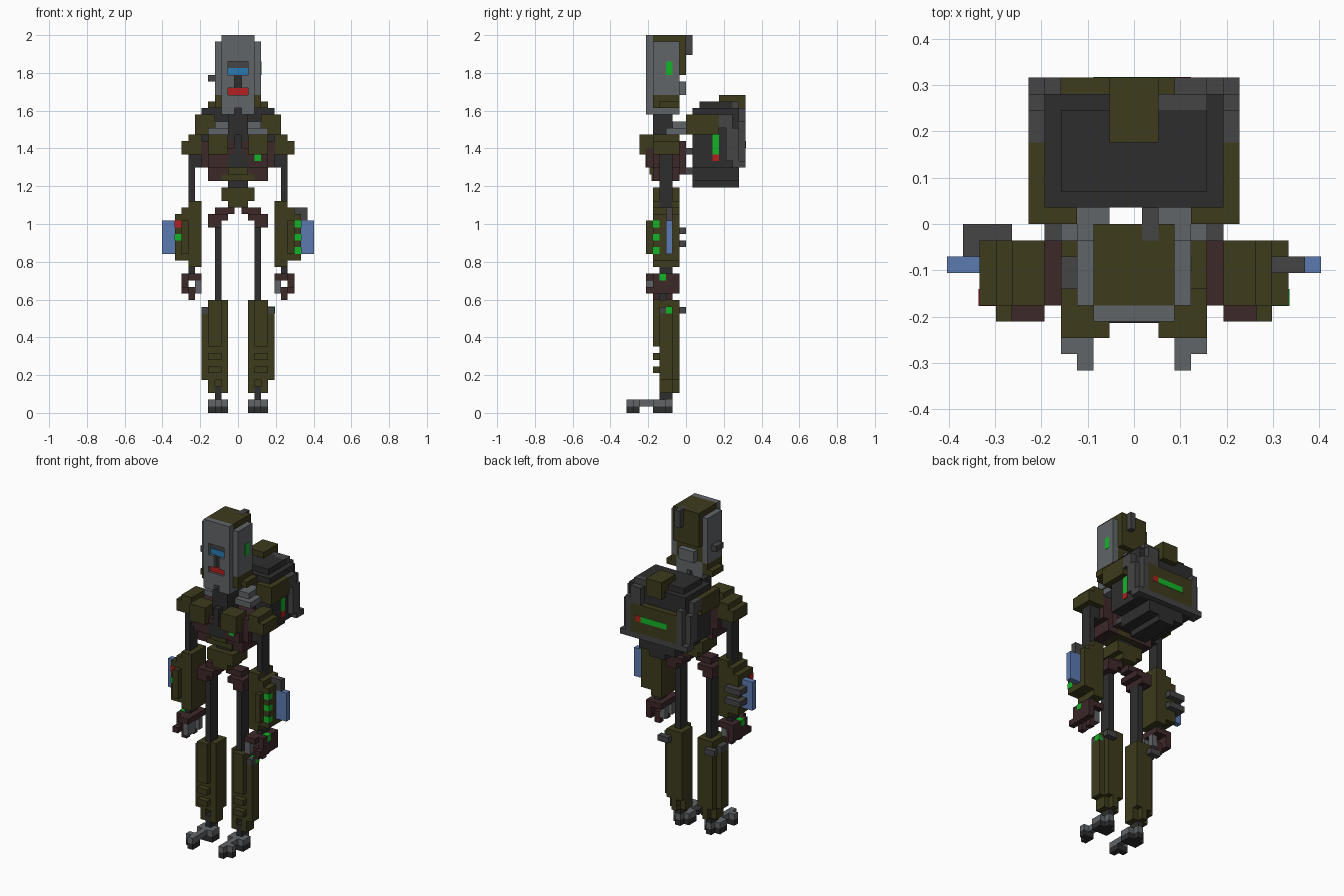
import bpy, bmesh
from mathutils import Matrix, Vector

if "Cube" in bpy.data.objects:
    bpy.data.objects.remove(bpy.data.objects["Cube"])

V = 2 / 57  # size of one block; all box numbers are in blocks

COLORS = {
    "olive": (.047, .044, .012), "dark": (.027, .027, .028), "steel": (.058, .058, .060),
    "grey": (.120, .130, .137), "maroon": (.047, .021, .022), "blue": (.107, .195, .434),
    "visor": (.023, .195, .434), "green": (.007, .456, .021), "red": (.456, .014, .014)}
MATS = {}
for key, rgb in COLORS.items():
    MATS[key] = bpy.data.materials.new(key)
    MATS[key].diffuse_color = (*rgb, 1)


def part(name, color, *boxes, mirror=False):
    """One object from boxes (x0, x1, y0, y1, z0, z1), optionally repeated at -x."""
    bm = bmesh.new()
    for x0, x1, y0, y1, z0, z1 in boxes:
        for xa, xb in ((x0, x1), (-x1, -x0))[:2 if mirror else 1]:
            c = Vector((xa + xb, y0 + y1, z0 + z1)) * V / 2
            s = Vector((xb - xa, y1 - y0, z1 - z0)) * V
            bmesh.ops.create_cube(bm, size=1, matrix=Matrix.Translation(c) @ Matrix.Diagonal((*s, 1)))
    me = bpy.data.meshes.new(name)
    bm.to_mesh(me)
    bm.free()
    me.materials.append(MATS[color])
    ob = bpy.data.objects.new(name, me)
    bpy.context.collection.objects.link(ob)


# Head
part("skull", "olive", (-2.5, 2.5, -5, -1, 48, 57), (-2.5, 2.5, -1, 0, 51, 57))
part("cheek_plates", "grey", (2.5, 3.5, -5, -1, 48, 56), mirror=True)
part("face_plate", "grey", (-2.5, 2.5, -6, -5, 53, 57))
part("face_sides", "grey", (1.5, 2.5, -6, -5, 48, 53), (.5, 1.5, -6, -5, 49, 51), mirror=True)
part("brow", "steel", (-1.5, 1.5, -5.4, -5, 52, 53))
part("visor", "visor", (-1.5, 1.5, -5.5, -5, 51, 52))
part("nose_slot", "dark", (-.5, .5, -5.4, -5, 49, 51))
part("mouth", "red", (-1.5, 1.5, -5.6, -5, 48, 49))
part("ear_light", "green", (3, 3.55, -3, -2, 51, 53))
part("ear_stub", "steel", (-4.5, -3.5, -4, -2, 50, 51))
part("antenna", "steel", (.5, 1.5, 0, 1, 54, 57), (.5, 1.5, -1, 0, 56, 57.02))
part("jaw", "grey", (-2.5, 2.5, -6, -1, 46, 48), (-1.5, 1.5, -1, 0, 48, 50))
part("jaw_prongs", "grey", (.5, 2.5, -6, -1, 45, 46), mirror=True)
part("collar", "olive", (2.5, 3.5, -5, -1, 46, 48), (3.5, 4.5, -4, -1, 46, 47), mirror=True)
part("neck", "dark", (-1.5, 1.5, -5, -2, 41, 45), (-.5, .5, -5, -2, 45, 47))

# Torso
part("chest", "maroon", (-5.5, 5.5, -5, -1, 37, 41), (-4.5, 4.5, -5, -1, 35, 37),
     (-4.5, 4.5, -6, -5, 37, 40), (-3.5, 3.5, -1, 0, 36, 41))
part("sternum", "dark", (-1.5, 1.5, -6.1, -5, 37, 39), (-.5, .5, -6.1, -5, 39, 42))
part("chest_plates", "olive", (1.5, 4.5, -7, -4, 39, 42), mirror=True)
part("chest_light", "green", (2.5, 3.5, -6.1, -5, 38, 39))
part("straps", "grey", (1.5, 4.5, -3, 0, 42, 43), (1.5, 3.5, -2, 1, 43, 44), mirror=True)
part("pack_mounts", "steel", (1.5, 3.5, 0, 1, 39, 40), (1.5, 3.5, 0, 1, 36, 37), mirror=True)
part("belly_plate", "olive", (-1.5, 1.5, -5.5, -1, 36, 37), (-2.5, 2.5, -5.2, -1, 35, 36))
part("spine", "dark", (-1.5, 1.5, -4, -2, 34, 36))
part("waist", "olive", (-2.5, 2.5, -5, -1, 32, 34), (-1.5, 1.5, -5, -1, 31, 32))

# Backpack
part("pack_body", "dark", (-5.5, 5.5, 1, 8, 37, 46), (-4.5, 4.5, 2, 7, 46, 47),
     (-3.5, 3.5, 1, 8, 35, 37), (-1.5, 1.5, 1, 8, 34, 35))
part("pack_side_pockets", "olive", (3.5, 6.5, 0, 1, 42, 45), (5.5, 6.5, 0, 5, 42, 45), mirror=True)
part("pack_frame", "steel", (5.5, 6.5, 5, 7, 43, 45), (5.5, 6.5, 6, 8, 38, 43),
     (5.5, 6.5, 7, 9, 37, 38), (4.5, 5.5, 8, 9, 38, 44), mirror=True)
part("pack_ledge", "steel", (-5.5, 5.5, 8, 9, 37, 38))
part("pack_tube", "steel", (2.5, 4.5, 6, 8, 45, 47), (2.5, 4.5, 8, 9, 43, 46), (1.5, 2.5, 7, 8, 46, 47))
part("pack_back_panel", "olive", (-4.5, 4.5, 8, 9, 38, 43))
part("pack_top_box", "olive", (-1.5, 1.5, 5, 9, 45, 48))
part("pack_back_light", "green", (-2.5, 2.5, 8.5, 9.05, 40, 41))
part("pack_back_light_end", "red", (2.5, 3.5, 8.5, 9.05, 40, 41))
part("pack_side_light", "green", (5, 5.6, 4, 5, 39, 42))
part("pack_side_light_end", "red", (5, 5.6, 4, 5, 38, 39))

# Arms
part("shoulders", "olive", (5.5, 8.5, -5, -1, 39, 41), (5.5, 7.5, -5, -1, 41, 42), mirror=True)
part("upper_arms", "dark", (6.5, 7.5, -4, -2, 31, 39), (5.5, 6.5, -4, -2, 37, 40), mirror=True)
part("forearms", "olive", (5.5, 8.5, -5, -1, 23, 31), (5.5, 7.5, -5, -1, 22, 32),
     (8.5, 9.5, -5, -1, 23, 30), (7.5, 8.5, -6, -5, 24, 29), mirror=True)
part("shields", "blue", (9.5, 11.5, -3, -2, 24, 29), mirror=True)
part("left_shield_brackets", "steel", *[b for z in (25, 27) for b in (
    (-10.5, -7.5, -1, 0, z, z + 1), (-10.5, -9.5, -2, -1, z, z + 1))])
part("right_shield_bracket", "steel", (8.5, 10.5, -3, -2, 29, 31))
part("right_arm_lights", "green", *[(8.5, 9.55, -5.05, -4, z, z + 1) for z in (24, 26, 28)])
part("left_arm_light", "green", (-9.55, -8.5, -5.05, -4, 26, 27))
part("left_arm_warning_light", "red", (-9.55, -8.5, -5.05, -4, 28, 29))

# Hands
part("wrists", "dark", (6.5, 7.5, -4, -2, 21, 22), mirror=True)
part("palms", "maroon", (5.5, 8.5, -5, -1, 20, 21), (5.5, 7.5, -6, -5, 20, 21),
     (7.5, 8.5, -5, -1, 18, 20), mirror=True)
part("fingers", "maroon", *[(6.5, 7.5, y, y + 1, 17, 19) for y in (-5, -3)],
     (7.5, 8.5, -6, -5, 18, 19), mirror=True)
part("thumbs", "grey", (5.5, 6.5, -6, -4, 18, 20), (5.5, 6.5, -3, -2, 18, 20), mirror=True)
part("hand_lights", "green", (7.5, 8.55, -4, -3, 20, 21.05), mirror=True)

# Legs
part("hips", "maroon", (.5, 3.5, -4, -2, 30, 31), (1.5, 4.5, -5, -1, 29, 30),
     (2.5, 4.5, -5, -1, 28, 29), mirror=True)
part("thighs", "dark", (2.5, 3.5, -4, -2, 16, 29), mirror=True)
part("shins", "olive", (1.5, 4.5, -4, -1, 5, 17), (4.5, 5.5, -4, -2, 5, 15),
     (1.5, 2.5, -4, -2, 3, 5), (3.5, 4.5, -4, -2, 3, 5), (2.5, 3.5, -2, -1, 3, 5), mirror=True)
part("shin_guards", "olive", (2.5, 4.5, -5, -4, 10, 17), (2.5, 4.5, -5, -4, 8, 9),
     (2.5, 4.5, -5, -4, 6, 7), mirror=True)
part("knee_joints", "steel", (4.5, 5.5, -4, -2, 15, 16), (3.5, 5.5, -1, 0, 15, 16), mirror=True)
part("knee_light", "green", (4.5, 5.55, -3, -2, 15, 16.02))

# Feet
part("ankles", "dark", (2.5, 3.5, -4, -2, 2, 4), mirror=True)
part("feet", "grey", (2.5, 3.5, -9, -2, 1, 2), (2.5, 4.5, -8, -7, 1, 2),
     (1.5, 4.5, -5, -3, 1, 2), mirror=True)
part("soles", "dark", (2.5, 3.5, -9, -7, 0, 1), (3.5, 4.5, -8, -7, 0, 1),
     (1.5, 4.5, -5, -3, 0, 1), (2.5, 3.5, -3, -2, 0, 1), mirror=True)

for m in bpy.data.materials:
    if m.users and not m.is_grease_pencil:
        m.use_nodes = True
        m.node_tree.nodes["Principled BSDF"].inputs["Base Color"].default_value = m.diffuse_color
